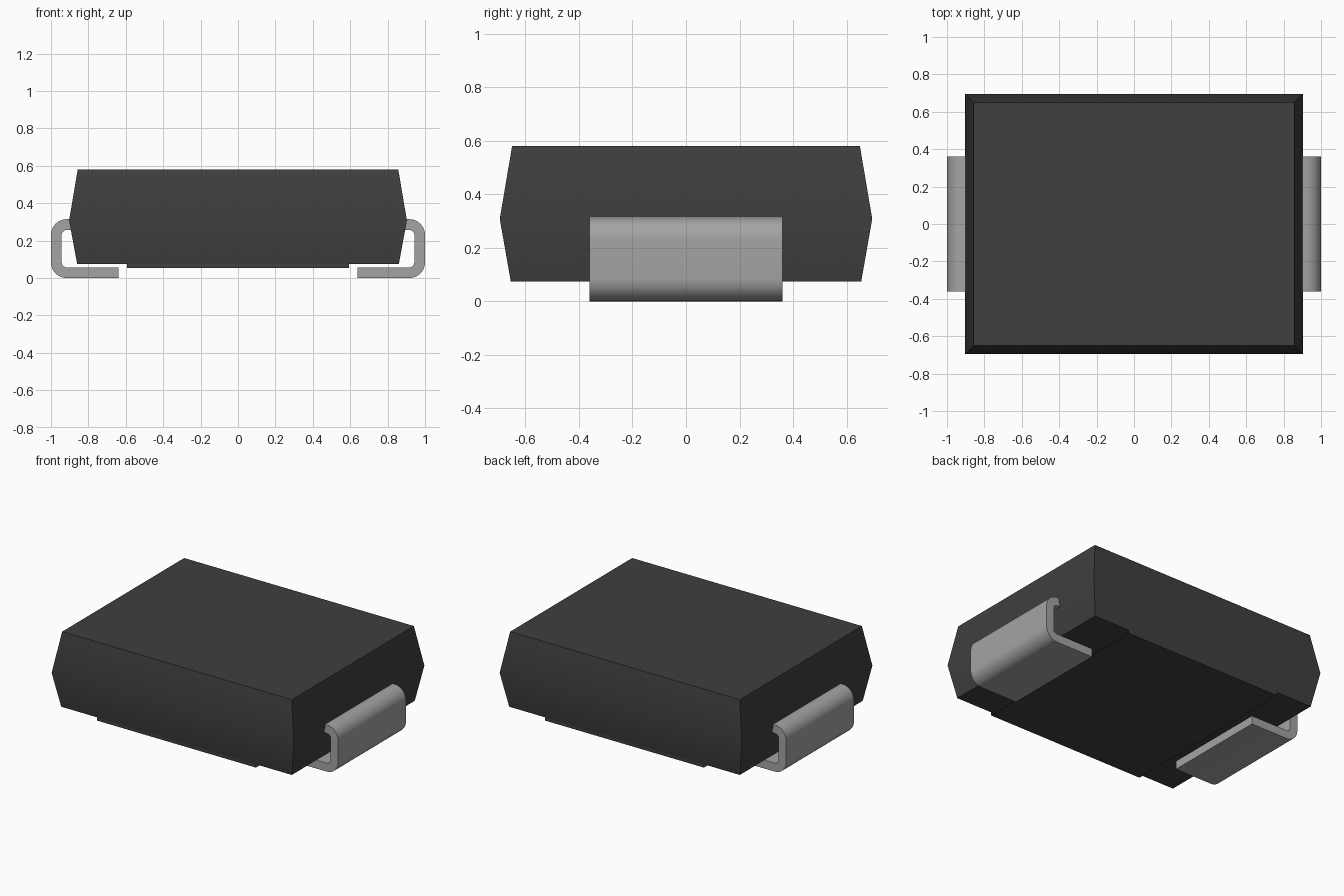
import bpy
import bmesh
import math

cube = bpy.data.objects.get("Cube")
if cube:
    bpy.data.objects.remove(cube, do_unlink=True)


def material(name, value):
    mat = bpy.data.materials.new(name)
    mat.use_nodes = True
    color = (value, value, value, 1.0)
    mat.diffuse_color = color
    mat.node_tree.nodes["Principled BSDF"].inputs["Base Color"].default_value = color
    return mat


BLACK = material("black plastic", 0.05)
METAL = material("grey metal", 0.37)


def finish(bm, name, mat):
    bmesh.ops.recalc_face_normals(bm, faces=bm.faces)
    mesh = bpy.data.meshes.new(name)
    bm.to_mesh(mesh)
    bm.free()
    mesh.materials.append(mat)
    mesh.shade_smooth()
    mesh.set_sharp_from_angle(angle=math.radians(30))
    obj = bpy.data.objects.new(name, mesh)
    bpy.context.collection.objects.link(obj)
    return obj


# Moulded body: three stacked rectangles, widest at the parting line
def build_body():
    bm = bmesh.new()
    rings = []
    for hx, hy, z in ((0.86, 0.655, 0.075), (0.903, 0.696, 0.308), (0.857, 0.65, 0.58)):
        rings.append([bm.verts.new((sx * hx, sy * hy, z))
                      for sx, sy in ((-1, -1), (1, -1), (1, 1), (-1, 1))])
    for low, high in zip(rings, rings[1:]):
        for i in range(4):
            j = (i + 1) % 4
            bm.faces.new((low[i], low[j], high[j], high[i]))
    bm.faces.new(rings[0][::-1])
    bm.faces.new(rings[-1])
    finish(bm, "body", BLACK)


# Shallow raised pad under the body, open at its two ends
def build_pad():
    bm = bmesh.new()
    profile = ((-0.655, 0.075), (-0.655, 0.053), (0.655, 0.053), (0.655, 0.075))
    left, right = [[bm.verts.new((x, y, z)) for y, z in profile] for x in (-0.593, 0.593)]
    for i in range(3):
        bm.faces.new((left[i], left[i + 1], right[i + 1], right[i]))
    # The strip has no closed volume, so its walls are oriented outward by hand
    bmesh.ops.recalc_face_normals(bm, faces=bm.faces)
    bm.normal_update()
    if any(f.normal.z > 0.5 for f in bm.faces):
        bmesh.ops.reverse_faces(bm, faces=bm.faces)
    mesh = bpy.data.meshes.new("underside_pad")
    bm.to_mesh(mesh)
    bm.free()
    mesh.materials.append(BLACK)
    bpy.context.collection.objects.link(bpy.data.objects.new("underside_pad", mesh))


# Bent metal lead: C-shaped strip profile extruded across the width
def build_lead(name, side):
    top, radius, thick, half_width, steps = 0.315, 0.085, 0.057, 0.361, 10

    def strip(r, offset):
        pts = [(0.638, offset)]
        for cz, start in ((radius, -90), (top - radius, 0)):
            for i in range(steps + 1):
                a = math.radians(start + 90 * i / steps)
                pts.append((1 - radius + r * math.cos(a), cz + r * math.sin(a)))
        pts.append((0.85, top - offset))
        return pts

    outline = strip(radius, 0.0) + strip(radius - thick, thick)[::-1]
    bm = bmesh.new()
    front, back = [[bm.verts.new((side * x, y, z)) for x, z in outline]
                   for y in (-half_width, half_width)]
    count = len(outline)
    for i in range(count):
        j = (i + 1) % count
        bm.faces.new((front[i], front[j], back[j], back[i]))
    bm.faces.new(front)
    bm.faces.new(back[::-1])
    finish(bm, name, METAL)


build_body()
build_pad()
build_lead("left_lead", 1)
build_lead("right_lead", -1)
